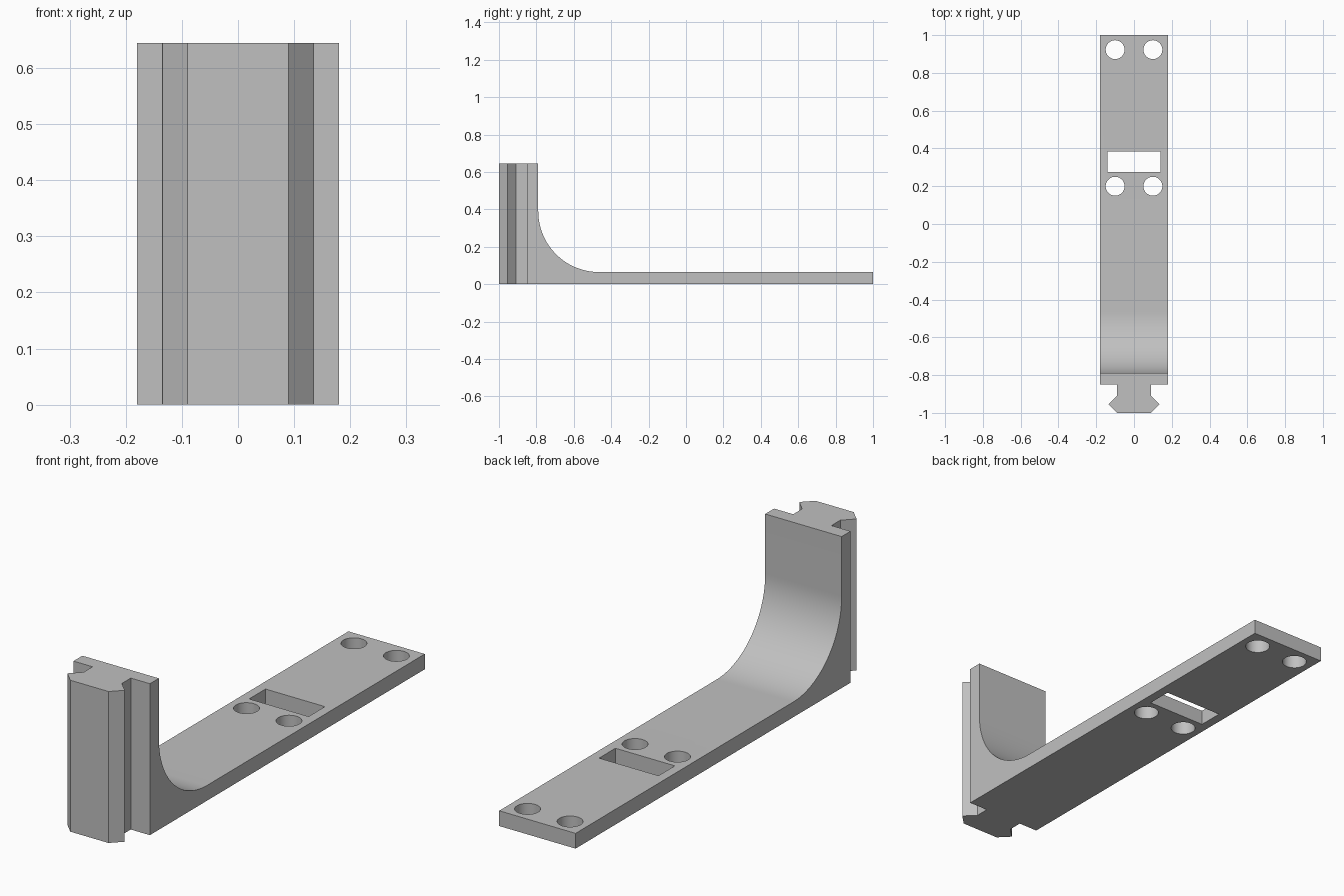
import bpy, math

if "Cube" in bpy.data.objects:
    bpy.data.objects.remove(bpy.data.objects["Cube"])

WIDTH, HEIGHT, THICK = 0.18, 0.645, 0.065   # half width, upright height, arm thickness

grey = bpy.data.materials.new("plain grey")
grey.use_nodes = True
colour = (0.53, 0.53, 0.53, 1)
grey.diffuse_color = colour
grey.node_tree.nodes["Principled BSDF"].inputs["Base Color"].default_value = colour


def prism(name, profile, place, low, high):
    """Extrude a 2D profile; place(a, b, t) gives the 3D point."""
    n = len(profile)
    verts = [place(a, b, t) for t in (low, high) for a, b in profile]
    faces = [list(range(n))[::-1], list(range(n, 2 * n))]
    faces += [[i, (i + 1) % n, n + (i + 1) % n, n + i] for i in range(n)]
    mesh = bpy.data.meshes.new(name)
    mesh.from_pydata(verts, [], faces)
    mesh.materials.append(grey)
    obj = bpy.data.objects.new(name, mesh)
    bpy.context.collection.objects.link(obj)
    return obj


def along_x(y, z, x):
    return (x, y, z)


def along_z(x, y, z):
    return (x, y, z)


def combine(target, tool, operation):
    """Apply a boolean and discard the tool."""
    bpy.ops.object.select_all(action='DESELECT')
    bpy.context.view_layer.objects.active = target
    target.select_set(True)
    mod = target.modifiers.new(tool.name, 'BOOLEAN')
    mod.operation, mod.solver, mod.object = operation, 'EXACT', tool
    bpy.ops.object.modifier_apply(modifier=mod.name)
    bpy.data.objects.remove(tool)


# L-shaped arm with a large inner fillet
radius, steps = 0.325, 32
cy, cz = -0.79 + radius, THICK + radius
side = [(-0.85, 0), (1, 0), (1, THICK)]
for i in range(steps + 1):
    a = math.radians(270 - 90 * i / steps)
    side.append((cy + radius * math.cos(a), cz + radius * math.sin(a)))
side += [(-0.79, HEIGHT), (-0.85, HEIGHT)]
bracket = prism("bracket", side, along_x, -WIDTH, WIDTH)

# Vertical T-slot rail on the front
half = [(0.09, -1), (0.135, -0.955), (0.09, -0.91), (0.09, -0.82)]
rail = prism("rail", half + [(-x, y) for x, y in reversed(half)], along_z, 0, HEIGHT)
combine(bracket, rail, 'UNION')

# Rectangular slot through the arm
slot = [(-0.14, 0.275), (0.14, 0.275), (0.14, 0.385), (-0.14, 0.385)]
combine(bracket, prism("slot_cutter", slot, along_z, -0.1, 0.2), 'DIFFERENCE')

# Two pairs of round screw holes
for y in (0.2, 0.923):
    for x in (-0.1, 0.1):
        ring = [(x + 0.05 * math.cos(math.tau * i / 40),
                 y + 0.05 * math.sin(math.tau * i / 40)) for i in range(40)]
        combine(bracket, prism("hole_cutter", ring, along_z, -0.1, 0.2), 'DIFFERENCE')

bpy.ops.object.shade_smooth_by_angle(angle=math.radians(30))
